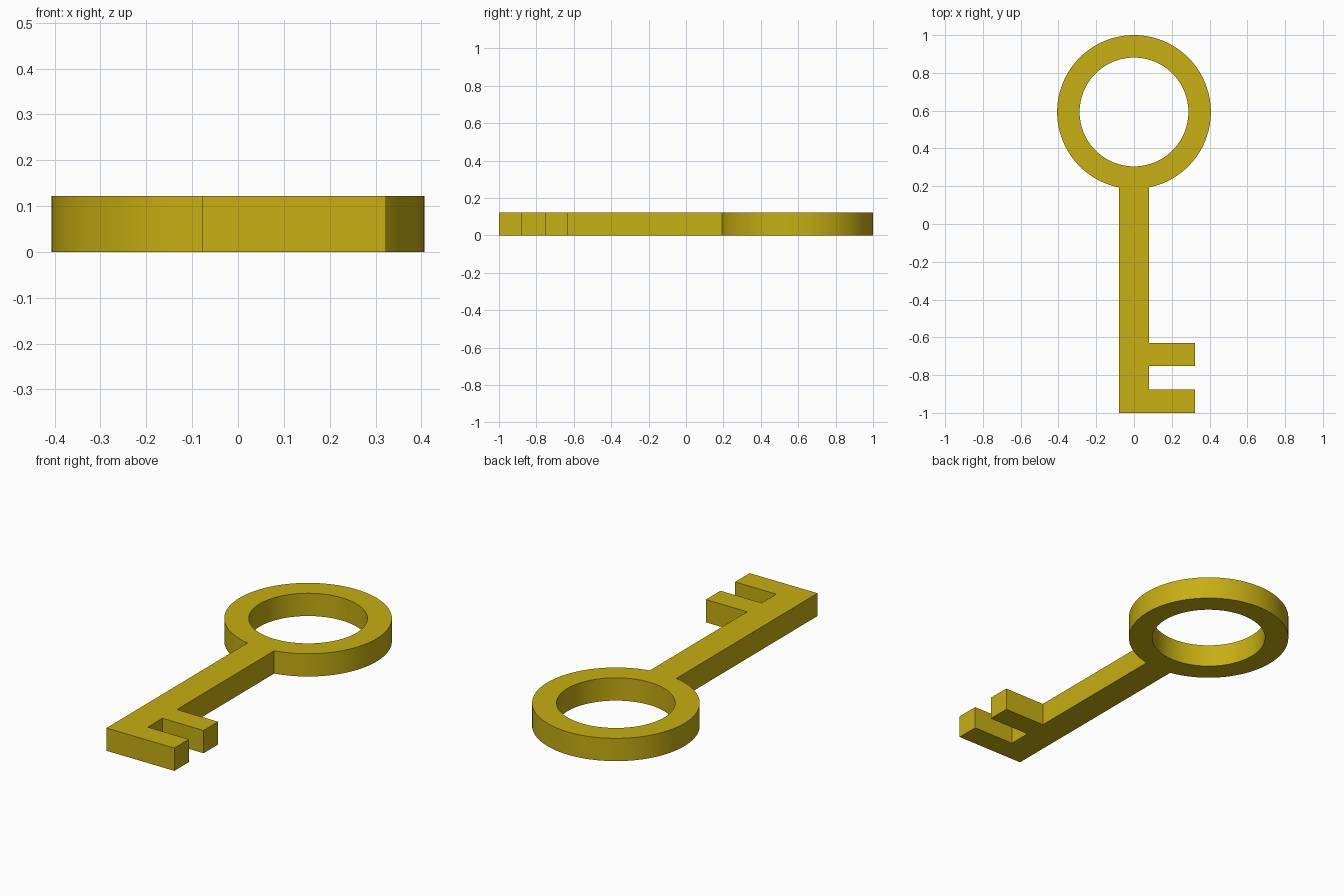
import bpy
import bmesh
from math import asin, cos, sin, pi
from mathutils import Matrix

cube = bpy.data.objects.get("Cube")
if cube:
    bpy.data.objects.remove(cube, do_unlink=True)

THICK = 0.122
RING_Y, OUTER, INNER = 0.593, 0.407, 0.288
HALF_SHAFT, TOOTH_X = 0.079, 0.323
TEETH = [(-0.753, -0.63), (-1.0, -0.877)]  # y ranges, ring end first

# Brass material
brass = bpy.data.materials.new("brass_yellow")
colour = (0.57, 0.425, 0.006, 1)
brass.use_nodes = True
brass.diffuse_color = colour
brass.node_tree.nodes["Principled BSDF"].inputs["Base Color"].default_value = colour


def arc(radius, start, sweep, steps):
    """Points along the ring, with angles measured from the shaft side."""
    angles = [start + sweep * i / steps for i in range(steps + 1)]
    return [(radius * sin(a), RING_Y - radius * cos(a)) for a in angles]


# Outer outline: ring from one side of the shaft to the other, then shaft and teeth
joint = asin(HALF_SHAFT / OUTER)
outline = arc(OUTER, joint, 2 * pi - 2 * joint, 96)
outline.append((-HALF_SHAFT, -1.0))
for low, high in reversed(TEETH):
    if low > -1.0:
        outline.append((HALF_SHAFT, low))
    outline += [(TOOTH_X, low), (TOOTH_X, high), (HALF_SHAFT, high)]

# Ring opening
hole = arc(INNER, 0, 2 * pi, 96)[:-1]

# Filled flat profile, extruded to a plate
curve = bpy.data.curves.new("key_profile", "CURVE")
curve.dimensions = "2D"
curve.fill_mode = "BOTH"
curve.extrude = THICK / 2
for points in (outline, hole):
    spline = curve.splines.new("POLY")
    spline.points.add(len(points) - 1)
    for point, (x, y) in zip(spline.points, points):
        point.co = (x, y, 0, 1)
    spline.use_cyclic_u = True
profile = bpy.data.objects.new("key_profile", curve)
bpy.context.collection.objects.link(profile)
bpy.context.view_layer.update()
evaluated = profile.evaluated_get(bpy.context.evaluated_depsgraph_get())
mesh = bpy.data.meshes.new_from_object(evaluated)
bpy.data.objects.remove(profile, do_unlink=True)

# Weld into one closed solid standing on the ground
mesh.transform(Matrix.Translation((0, 0, THICK / 2)))
bm = bmesh.new()
bm.from_mesh(mesh)
bmesh.ops.remove_doubles(bm, verts=bm.verts, dist=0.0001)
bmesh.ops.recalc_face_normals(bm, faces=bm.faces)
bm.to_mesh(mesh)
bm.free()

mesh.materials.clear()
mesh.materials.append(brass)
key = bpy.data.objects.new("key", mesh)
bpy.context.collection.objects.link(key)
bpy.ops.object.select_all(action="DESELECT")
key.select_set(True)
bpy.context.view_layer.objects.active = key
bpy.ops.object.shade_smooth_by_angle(angle=pi / 6)
